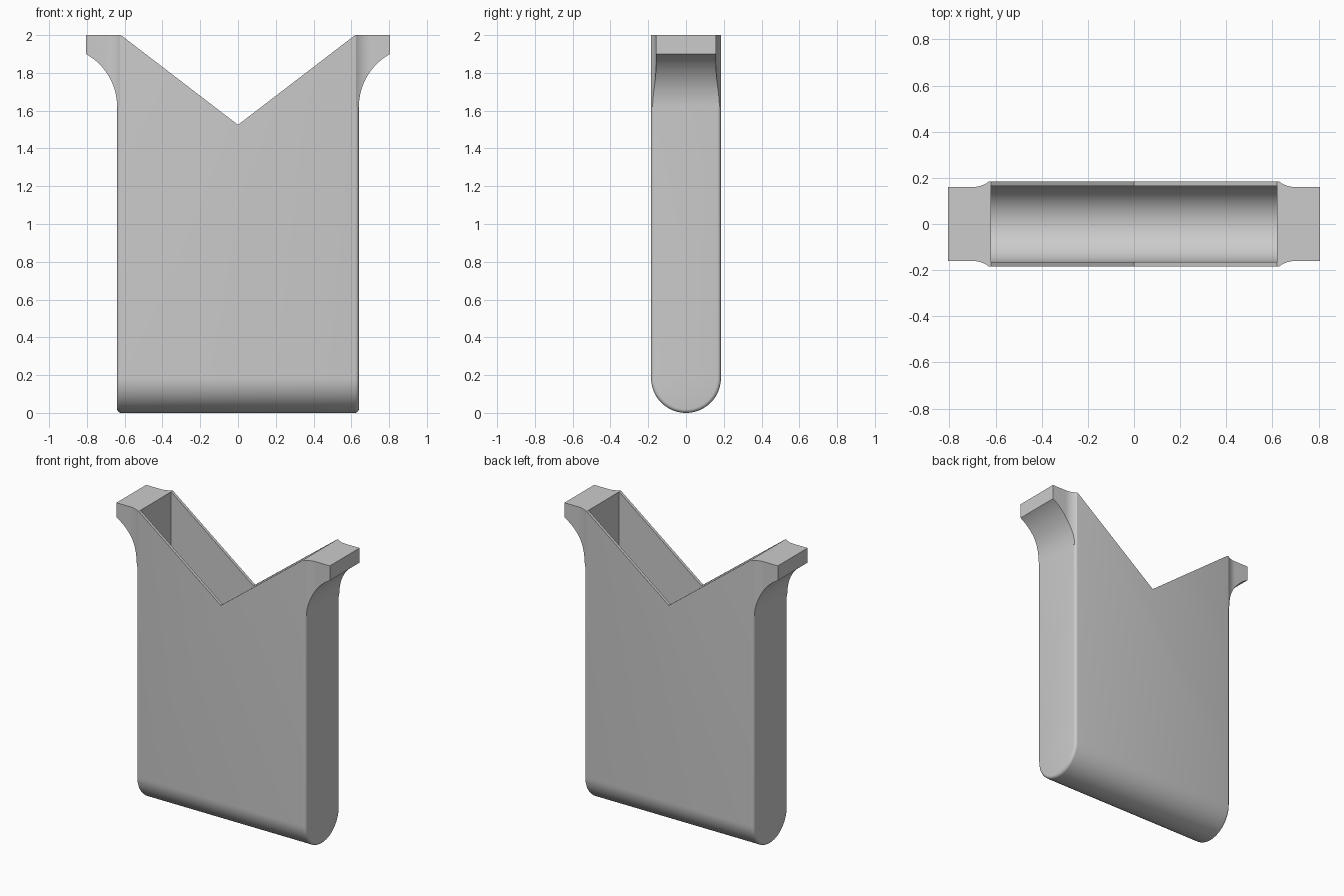
import bpy, bmesh
from math import sin, cos, pi, asin
from mathutils import Vector

cube = bpy.data.objects.get("Cube")
if cube:
    bpy.data.objects.remove(cube, do_unlink=True)

HALF_W, HALF_D, WALL = 0.64, 0.185, 0.02
TALL = 2.2  # trimmed to the final height by the notch cutter

grey = bpy.data.materials.new("plain grey")
grey.use_nodes = True
colour = (0.6, 0.6, 0.6, 1)
grey.diffuse_color = colour
grey.node_tree.nodes["Principled BSDF"].inputs["Base Color"].default_value = colour


def arc(cx, cy, r, start, end, steps):
    return [(cx + r * cos(start + (end - start) * i / steps),
             cy + r * sin(start + (end - start) * i / steps)) for i in range(steps + 1)]


def prism(name, profile, axis, low, high):
    """Extrude a closed 2D profile along x, y or z."""
    place = {"x": lambda a, b: (low, a, b),
             "y": lambda a, b: (a, low, b),
             "z": lambda a, b: (a, b, low)}[axis]
    bm = bmesh.new()
    face = bm.faces.new([bm.verts.new(place(a, b)) for a, b in profile])
    top = bmesh.ops.extrude_face_region(bm, geom=[face])["geom"]
    shift = Vector([(high - low) * (axis == k) for k in "xyz"])
    bmesh.ops.translate(bm, vec=shift, verts=[v for v in top if isinstance(v, bmesh.types.BMVert)])
    bmesh.ops.recalc_face_normals(bm, faces=bm.faces)
    mesh = bpy.data.meshes.new(name)
    bm.to_mesh(mesh)
    bm.free()
    mesh.materials.append(grey)
    obj = bpy.data.objects.new(name, mesh)
    bpy.context.collection.objects.link(obj)
    return obj


def apply(obj, mod):
    bpy.context.view_layer.objects.active = obj
    bpy.ops.object.modifier_apply(modifier=mod.name)


def combine(obj, other, operation):
    mod = obj.modifiers.new(operation, "BOOLEAN")
    mod.operation, mod.object, mod.solver = operation, other, "EXACT"
    apply(obj, mod)
    bpy.data.objects.remove(other, do_unlink=True)


def u_profile(r):
    return [(-r, TALL)] + arc(0, HALF_D, r, pi, 2 * pi, 40) + [(r, TALL)]


# Pouch body: round-bottomed slab with softened end edges
pouch = prism("pouch", u_profile(HALF_D), "x", -HALF_W, HALF_W)
bevel = pouch.modifiers.new("soft edges", "BEVEL")
bevel.width, bevel.segments, bevel.limit_method, bevel.angle_limit = WALL, 5, "ANGLE", 0.7
apply(pouch, bevel)

# Side lugs: curved underside crossed with a flared plan
for side in (-1, 1):
    r = 0.32
    under = arc(HALF_W + r, 1.62, r, pi, pi - asin(0.28 / r), 24)
    front = [(0.626, TALL), (0.626, 1.62)] + under + [(0.805, TALL)]
    lug = prism("lug", [(side * x, z) for x, z in front], "y", -0.4, 0.4)
    r = 0.118
    flare = arc(0.70, 0.16 + r, r, -pi / 2 - asin(0.074 / r), -pi / 2, 12)
    half = [(0.6, flare[0][1])] + flare + [(0.85, 0.16)]
    plan = half + [(x, -y) for x, y in reversed(half)]
    combine(lug, prism("plan", [(side * x, y) for x, y in plan], "z", 1, 2.5), "INTERSECT")
    combine(pouch, lug, "UNION")

# Hollow inside
cavity = prism("cavity", u_profile(HALF_D - WALL)[1:-1] + [(HALF_D - WALL, 2.5), (WALL - HALF_D, 2.5)],
               "x", WALL - HALF_W, HALF_W - WALL)
combine(pouch, cavity, "DIFFERENCE")

# V-shaped mouth and level top
notch = prism("notch", [(-1, 3), (-1, 2), (-0.62, 2), (0, 1.525), (0.62, 2), (1, 2), (1, 3)],
              "y", -0.5, 0.5)
combine(pouch, notch, "DIFFERENCE")

bpy.ops.object.select_all(action="DESELECT")
pouch.select_set(True)
bpy.context.view_layer.objects.active = pouch
bpy.ops.object.shade_smooth_by_angle(angle=0.5)
